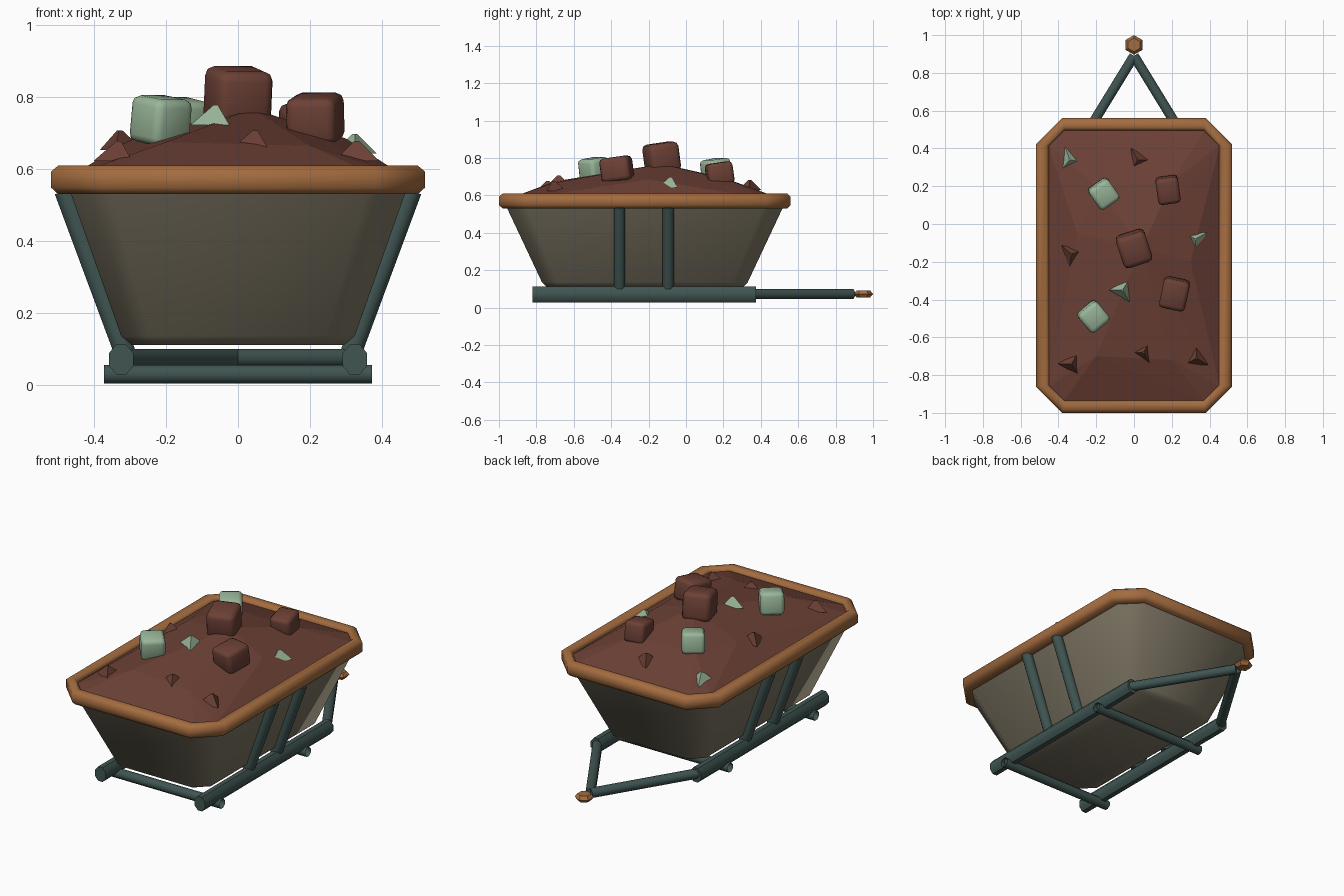
import bpy, bmesh, math
from mathutils import Vector, Matrix

old = bpy.data.objects.get("Cube")
if old:
    bpy.data.objects.remove(old, do_unlink=True)


def material(name, rgb):
    m = bpy.data.materials.new(name)
    m.use_nodes = True
    m.diffuse_color = (*rgb, 1)
    bsdf = m.node_tree.nodes["Principled BSDF"]
    bsdf.inputs["Base Color"].default_value = (*rgb, 1)
    bsdf.inputs["Roughness"].default_value = 0.8
    return m


FRAME = material("dark_green_metal", (0.05, 0.09, 0.083))
TUB = material("grey_tan_metal", (0.21, 0.185, 0.13))
RIM = material("copper_orange", (0.37, 0.15, 0.05))
DIRT = material("red_brown_dirt", (0.15, 0.052, 0.036))
ORE = material("pale_green_ore", (0.32, 0.47, 0.32))

TUB_Y = -0.22   # middle of the tub along y


def finish(name, bm, mat, angle=None, recalc=True):
    if recalc:
        bmesh.ops.recalc_face_normals(bm, faces=bm.faces)
    mesh = bpy.data.meshes.new(name)
    bm.to_mesh(mesh)
    bm.free()
    mesh.materials.append(mat)
    ob = bpy.data.objects.new(name, mesh)
    bpy.context.collection.objects.link(ob)
    if angle:
        bpy.ops.object.select_all(action='DESELECT')
        ob.select_set(True)
        bpy.context.view_layer.objects.active = ob
        bpy.ops.object.shade_smooth_by_angle(angle=math.radians(angle))
    return ob


def octagon(hx, hy, cut, z):
    """Rectangle with cut corners around the tub centre."""
    quarter = [(hx, hy - cut), (hx - cut, hy)]
    pts = quarter + [(-x, y) for x, y in reversed(quarter)]
    pts += [(-x, -y) for x, y in pts]
    return [Vector((x, y + TUB_Y, z)) for x, y in pts]


def loft(name, rings, mat, angle, closed=False, cap_first=False):
    bm = bmesh.new()
    loops = [[bm.verts.new(p) for p in r] for r in rings]
    pairs = list(zip(loops, loops[1:])) + ([(loops[-1], loops[0])] if closed else [])
    for a, b in pairs:
        n = len(a)
        for i in range(n):
            j = (i + 1) % n
            bm.faces.new((a[i], a[j], b[j], b[i]))
    if cap_first:
        bm.faces.new(loops[0])
    return finish(name, bm, mat, angle)


def tube(name, a, b, r, capped=True, squash=1.0):
    a, b = Vector(a), Vector(b)
    turn = (b - a).to_track_quat('Z', 'Y').to_matrix().to_4x4()
    m = (Matrix.Translation((a + b) / 2) @ Matrix.Diagonal((squash, 1, 1, 1))
         @ turn @ Matrix.Rotation(math.pi / 8, 4, 'Z'))
    bm = bmesh.new()
    bmesh.ops.create_cone(bm, cap_ends=capped, segments=8, radius1=r, radius2=r,
                          depth=(b - a).length, matrix=m)
    return finish(name, bm, mat=FRAME, angle=50, recalc=capped)


# Tub and its thick rim
loft("tub", [octagon(0.295, 0.525, 0.07, 0.11), octagon(0.325, 0.55, 0.08, 0.135),
             octagon(0.475, 0.75, 0.11, 0.56)], TUB, 50, cap_first=True)
loft("tub_rim", [octagon(0.45, 0.715, 0.08, 0.595), octagon(0.465, 0.73, 0.095, 0.61),
                 octagon(0.50, 0.76, 0.125, 0.61), octagon(0.52, 0.78, 0.14, 0.593),
                 octagon(0.52, 0.78, 0.14, 0.548), octagon(0.50, 0.76, 0.125, 0.53),
                 octagon(0.45, 0.715, 0.08, 0.53)], RIM, 50, closed=True)

# Dirt heap: hull over the rim opening and a few high points
bm = bmesh.new()
for p in octagon(0.455, 0.72, 0.08, 0.585):
    bm.verts.new(p)
for p in [(-0.2, -0.7, 0.675), (0.2, -0.72, 0.665), (0.04, -0.13, 0.768),
          (-0.3, -0.05, 0.685), (0.3, -0.2, 0.685), (-0.2, 0.2, 0.695),
          (0.2, 0.22, 0.685)]:
    bm.verts.new(p)
bmesh.ops.convex_hull(bm, input=bm.verts)
finish("dirt_heap", bm, DIRT)

# Undercarriage: rails, side braces, drawbar arms, crossbars
for side, s in (("left", 1), ("right", -1)):
    tube(f"{side}_rail", (s * 0.325, -0.82, 0.07), (s * 0.325, 0.375, 0.07), 0.045, squash=0.83)
    for place, y in (("front", -0.355), ("rear", -0.095)):
        tube(f"{side}_{place}_brace", (s * 0.315, y, 0.09), (s * 0.482, y, 0.54), 0.032)
    tube(f"{side}_drawbar_arm", (s * 0.325, 0.36, 0.073), (0, 0.89, 0.073), 0.028)
for place, y in (("front", -0.68), ("rear", 0.12)):
    tube(f"{place}_crossbar", (-0.373, y, 0.029), (0.373, y, 0.029), 0.028, capped=False)

# Hitch: bevelled hexagonal disc
hitch = []
for r, z in ((0.036, 0.054), (0.052, 0.073), (0.036, 0.092)):
    hitch.append([Vector((r * math.sin(k * math.pi / 3), 0.948 + r * math.cos(k * math.pi / 3), z))
                  for k in range(6)])
hook = loft("hitch", hitch, RIM, None, cap_first=True)
bm = bmesh.new()
bm.from_mesh(hook.data)
bmesh.ops.holes_fill(bm, edges=bm.edges)
bm.to_mesh(hook.data)
bm.free()


def boulder(name, loc, size, turn, mat):
    """Rounded block, tilted a little."""
    m = (Matrix.Translation(loc) @ Matrix.Rotation(math.radians(turn), 4, 'Z')
         @ Matrix.Rotation(math.radians(8), 4, 'X') @ Matrix.Diagonal((*size, 1)))
    bm = bmesh.new()
    bmesh.ops.create_cube(bm, size=1, matrix=m)
    bmesh.ops.bevel(bm, geom=bm.edges[:], offset=min(size) * 0.17, segments=2,
                    affect='EDGES', profile=0.5)
    finish(name, bm, mat, 50)


def shard(name, loc, r, h, turn, mat):
    """Small three-sided stone."""
    m = Matrix.Translation(loc) @ Matrix.Rotation(math.radians(turn), 4, 'Z')
    bm = bmesh.new()
    bmesh.ops.create_cone(bm, cap_ends=True, segments=3, radius1=r, radius2=r * 0.12,
                          depth=h, matrix=m)
    finish(name, bm, mat)


boulder("large_dirt_boulder", (0, -0.13, 0.80), (0.16, 0.17, 0.16), 18, DIRT)
boulder("front_dirt_boulder", (0.215, -0.37, 0.74), (0.14, 0.16, 0.13), -12, DIRT)
boulder("rear_dirt_boulder", (0.18, 0.18, 0.715), (0.12, 0.14, 0.12), 8, DIRT)
boulder("front_ore_boulder", (-0.215, -0.49, 0.735), (0.13, 0.13, 0.13), 40, ORE)
boulder("rear_ore_boulder", (-0.16, 0.16, 0.735), (0.125, 0.13, 0.12), 35, ORE)

stones = [(-0.34, 0.34, 0.64, 20, ORE), (0.325, -0.08, 0.67, 60, ORE),
          (-0.06, -0.35, 0.75, -30, ORE), (0.02, 0.34, 0.655, 30, DIRT),
          (-0.33, -0.16, 0.68, 50, DIRT), (-0.33, -0.74, 0.65, -30, DIRT),
          (0.05, -0.68, 0.68, 90, DIRT), (0.33, -0.71, 0.65, 0, DIRT)]
for i, (x, y, z, turn, mat) in enumerate(stones):
    shard(f"small_stone_{i + 1}", (x, y, z), 0.072, 0.055, turn, mat)
